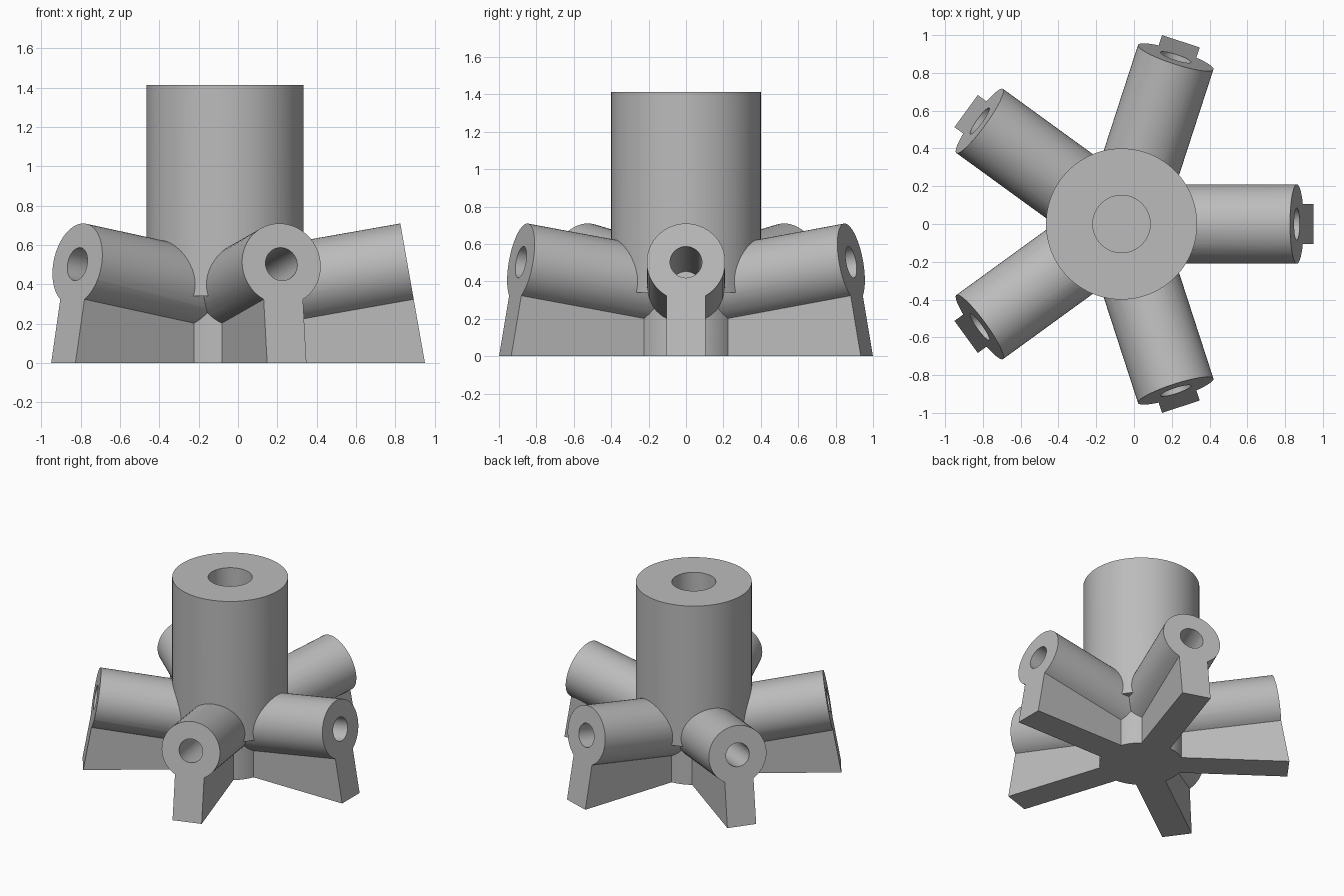
import bpy, bmesh
from math import sin, cos, tan, radians, pi
from mathutils import Matrix, Vector

cube = bpy.data.objects.get("Cube")
if cube:
    bpy.data.objects.remove(cube, do_unlink=True)

CX = -0.066              # hub axis
TILT = radians(10)       # upward slope of the arms
REACH = 1.017            # foot distance from the hub axis
ARM_R, LEG_W = 0.21, 0.105
ARM_Z = 0.503            # centre height of the arm end
END = Vector((REACH - ARM_Z * tan(TILT), 0, ARM_Z))
AXIS = Vector((cos(TILT), 0, sin(TILT)))
UP = Vector((-sin(TILT), 0, cos(TILT)))
SIDE = Vector((0, 1, 0))

grey = bpy.data.materials.new("light grey")
grey.use_nodes = True
grey.diffuse_color = (0.5, 0.5, 0.5, 1)
grey.node_tree.nodes["Principled BSDF"].inputs["Base Color"].default_value = (0.5, 0.5, 0.5, 1)


def make_object(name, bm):
    bmesh.ops.recalc_face_normals(bm, faces=bm.faces)
    mesh = bpy.data.meshes.new(name)
    bm.to_mesh(mesh)
    bm.free()
    mesh.materials.append(grey)
    obj = bpy.data.objects.new(name, mesh)
    bpy.context.collection.objects.link(obj)
    return obj


def loft(name, sections, turn=Matrix()):
    """Closed solid through matching rings of points."""
    bm = bmesh.new()
    rings = [[bm.verts.new(turn @ Vector(p)) for p in s] for s in sections]
    for a, b in zip(rings, rings[1:]):
        for i in range(len(a)):
            j = (i + 1) % len(a)
            bm.faces.new((a[i], a[j], b[j], b[i]))
    bm.faces.new(rings[0])
    bm.faces.new(rings[-1])
    return make_object(name, bm)


def ring(centre, u, v, radius, count):
    return [centre + (u * cos(2 * pi * i / count) + v * sin(2 * pi * i / count)) * radius
            for i in range(count)]


def level(radius, z, count=96):
    return ring(Vector((0, 0, z)), Vector((1, 0, 0)), SIDE, radius, count)


def keyhole(centre):
    """Round arm section with a leg reaching the ground."""
    pts = []
    for i in range(49):
        a = radians(-60 + 300 * i / 48)
        pts.append(centre + (SIDE * cos(a) + UP * sin(a)) * ARM_R)
    drop = UP * (centre.z / cos(TILT))
    return pts + [centre - drop - SIDE * LEG_W, centre - drop + SIDE * LEG_W]


def combine(target, other, operation):
    mod = target.modifiers.new("cut", 'BOOLEAN')
    mod.operation, mod.solver, mod.object = operation, 'EXACT', other
    bpy.context.view_layer.objects.active = target
    bpy.ops.object.modifier_apply(modifier=mod.name)
    bpy.data.objects.remove(other, do_unlink=True)


# Hub: wide socket above a narrower core
stand = loft("pole_stand", [level(0.29, 0), level(0.29, 0.34), level(0.4, 0.34), level(0.4, 1.413)])

# Five tilted arms with their legs
turns = [Matrix.Rotation(radians(72 * k), 4, 'Z') for k in range(5)]
inner = END - AXIS * (END.x / cos(TILT))
for turn in turns:
    combine(stand, loft("arm_and_leg", [keyhole(inner), keyhole(END)], turn), 'UNION')

# Blind holes in the arms and in the hub
for turn in turns:
    hole = [ring(END + AXIS * d, SIDE, UP, 0.085, 48) for d in (-0.77, 0.1)]
    combine(stand, loft("arm_hole", hole, turn), 'DIFFERENCE')
combine(stand, loft("hub_hole", [level(0.152, 0.64, 64), level(0.152, 1.6, 64)]), 'DIFFERENCE')

stand.location.x = CX
bpy.ops.object.select_all(action='DESELECT')
stand.select_set(True)
bpy.context.view_layer.objects.active = stand
bpy.ops.object.shade_smooth_by_angle(angle=radians(25))
